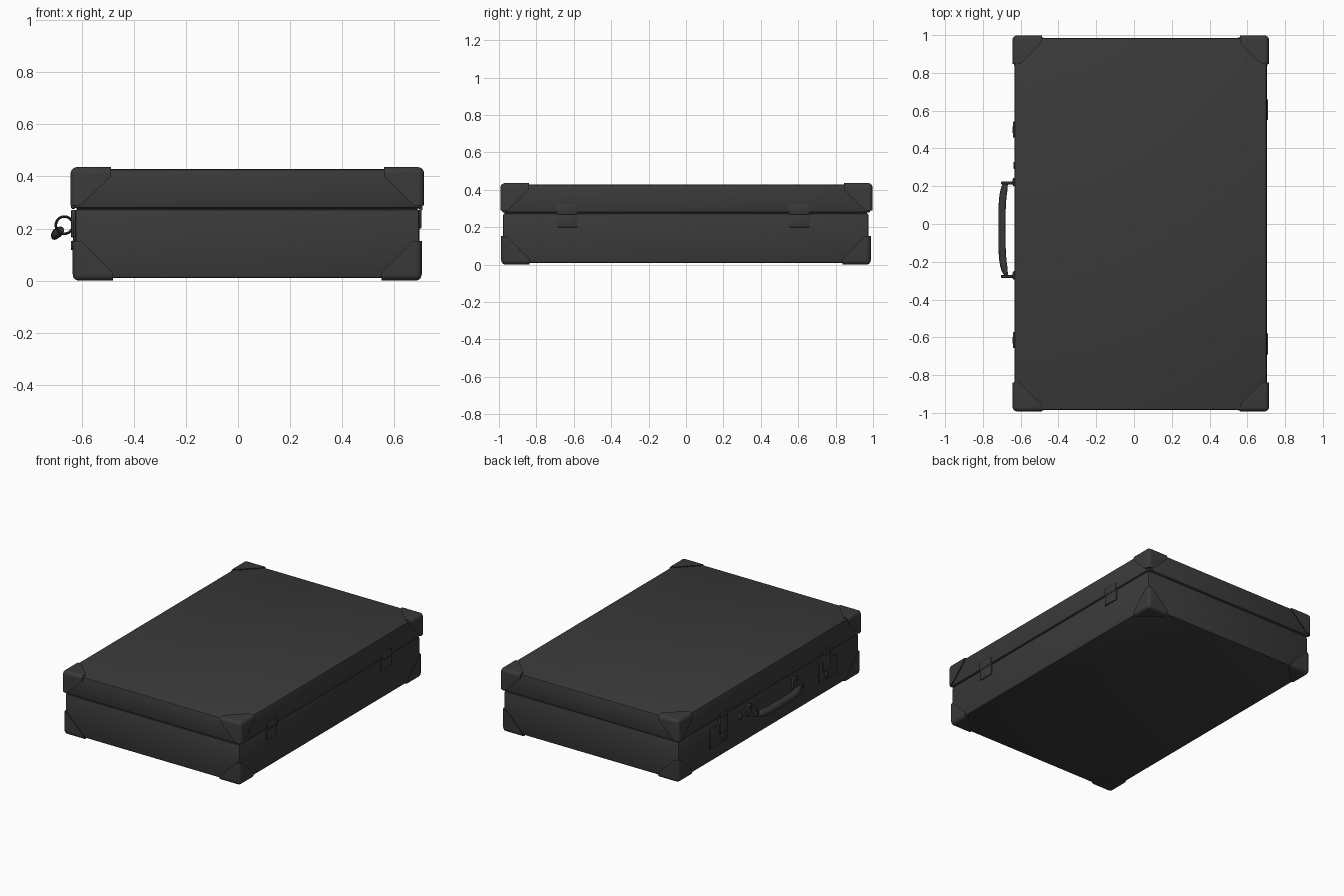
import bpy, bmesh, math
from mathutils import Vector, Matrix

cube = bpy.data.objects.get("Cube")
if cube:
    bpy.data.objects.remove(cube, do_unlink=True)


def material(name, colour):
    m = bpy.data.materials.new(name)
    m.use_nodes = True
    m.diffuse_color = colour
    m.node_tree.nodes["Principled BSDF"].inputs["Base Color"].default_value = colour
    return m


charcoal = material("charcoal", (0.042, 0.042, 0.042, 1))


def finish(name, bm, angle=40):
    bmesh.ops.recalc_face_normals(bm, faces=bm.faces)
    me = bpy.data.meshes.new(name)
    bm.to_mesh(me)
    bm.free()
    me.shade_smooth()
    me.set_sharp_from_angle(angle=math.radians(angle))
    me.materials.append(charcoal)
    ob = bpy.data.objects.new(name, me)
    bpy.context.collection.objects.link(ob)
    return ob


def box(name, lo, hi, bevel=0.0, segments=2):
    lo, hi = Vector(lo), Vector(hi)
    bm = bmesh.new()
    bmesh.ops.create_cube(bm, size=1)
    for v in bm.verts:
        v.co = (lo + hi) / 2 + Vector(a * b for a, b in zip(v.co, hi - lo))
    if bevel:
        bmesh.ops.bevel(bm, geom=bm.edges[:], offset=bevel, segments=segments,
                        profile=0.5, affect='EDGES')
    return finish(name, bm)


def disc(name, centre, radius, depth):
    """Round stud whose axis runs along x."""
    bm = bmesh.new()
    bmesh.ops.create_cone(bm, cap_ends=True, segments=24, radius1=radius,
                          radius2=radius * 0.85, depth=depth,
                          matrix=Matrix.Translation(centre) @ Matrix.Rotation(-math.pi / 2, 4, 'Y'))
    return finish(name, bm)


def tube(name, points, sizes, tilt=0.0, sides=16, closed=False):
    """Sweep an ellipse (width, height) along a path."""
    pts = [Vector(p) for p in points]
    n = len(pts)
    bm = bmesh.new()
    rings = []
    for i, p in enumerate(pts):
        nxt = pts[(i + 1) % n] if closed else pts[min(i + 1, n - 1)]
        prv = pts[i - 1] if closed else pts[max(i - 1, 0)]
        t = (nxt - prv).normalized()
        ref = Vector((0, 1, 0)) if closed else Vector((math.sin(tilt), 0, math.cos(tilt)))
        side = t.cross(ref).normalized()
        up = side.cross(t)
        w, h = sizes[i]
        rings.append([bm.verts.new(p + side * w * math.cos(a) + up * h * math.sin(a))
                      for a in (math.tau * k / sides for k in range(sides))])
    for i in range(n if closed else n - 1):
        r, s = rings[i], rings[(i + 1) % n]
        for k in range(sides):
            j = (k + 1) % sides
            bm.faces.new((r[k], r[j], s[j], s[k]))
    if not closed:
        bm.faces.new(rings[0])
        bm.faces.new(rings[-1])
    return finish(name, bm)


def corner_cap(name, corner, inward, size, lip):
    """Rounded protector covering one corner, with the far corners cut off."""
    bm = bmesh.new()
    axes = [Vector((inward[0] * size[0], 0, 0)), Vector((0, inward[1] * size[1], 0)),
            Vector((0, 0, inward[2] * size[2]))]
    corner = Vector(corner)
    spine = [bm.verts.new(corner)] + [bm.verts.new(corner + a) for a in axes]
    tips = {tuple(round(c, 4) for c in v.co) for v in spine}
    for i in range(3):
        for j in range(3):
            if i != j:
                bm.verts.new(corner + axes[i] + axes[j] * lip)
    bmesh.ops.convex_hull(bm, input=bm.verts[:])
    bmesh.ops.dissolve_limit(bm, angle_limit=0.01, verts=bm.verts[:], edges=bm.edges[:])
    key = lambda v: tuple(round(c, 4) for c in v.co)
    ridges = [e for e in bm.edges
              if all(key(v) in tips for v in e.verts)
              and any((v.co - corner).length < 1e-4 for v in e.verts)]
    bmesh.ops.bevel(bm, geom=ridges, offset=0.024, segments=5, profile=0.5, affect='EDGES')
    return finish(name, bm, 50)


# Case halves: the lid overhangs the base slightly
box("case_base", (-0.626, -0.978, 0.01), (0.697, 0.976, 0.274), 0.01)
box("case_lid", (-0.632, -0.984, 0.278), (0.703, 0.986, 0.428), 0.01)
box("case_liner", (-0.618, -0.97, 0.2), (0.689, 0.968, 0.35))

# Corner protectors
for sx, xn in ((-1, "right"), (1, "left")):
    for sy, yn in ((-1, "front"), (1, "back")):
        corner_cap(f"lid_cap_{yn}_{xn}", (0.715 if sx > 0 else -0.643, 0.995 * sy + 0.003, 0.436),
                   (-sx, -sy, -1), (0.155, 0.152, 0.147), 0.25)
        corner_cap(f"base_cap_{yn}_{xn}", (0.706 if sx > 0 else -0.635, 0.988 * sy, 0.0),
                   (-sx, -sy, 1), (0.155, 0.15, 0.153), 0.2)

# Hinges on the long left side
for y, n in ((-0.635, "front"), (0.605, "back")):
    box(f"hinge_lower_{n}", (0.69, y - 0.055, 0.2), (0.704, y + 0.055, 0.272), 0.003)
    box(f"hinge_upper_{n}", (0.69, y - 0.055, 0.276), (0.709, y + 0.055, 0.325), 0.003)
    tube(f"hinge_pin_{n}", [(0.703, y - 0.055, 0.274), (0.703, y + 0.055, 0.274)],
         [(0.006, 0.006)] * 2)

# Latches on the long right side: back plate, strap, keeper and key stud
for y, off, n in ((-0.635, 0.02, "front"), (0.545, -0.045, "back")):
    s = y + off
    box(f"latch_plate_{n}", (-0.633, y - 0.095, 0.1), (-0.62, y + 0.095, 0.235), 0.003)
    box(f"latch_strap_{n}", (-0.641, s - 0.042, 0.165), (-0.622, s + 0.042, 0.272), 0.004)
    box(f"latch_keeper_{n}", (-0.641, s - 0.042, 0.276), (-0.625, s + 0.042, 0.31), 0.004)
    disc(f"latch_stud_{n}", (-0.635, s, 0.135), 0.02, 0.014)

# Handle mounts and rings
for y, n in ((-0.272, "front"), (0.222, "back")):
    box(f"handle_mount_{n}", (-0.642, y - 0.022, 0.172), (-0.62, y + 0.022, 0.25), 0.006)
    ring = [(-0.667 + 0.033 * math.cos(a), y - 0.005, 0.213 + 0.033 * math.sin(a))
            for a in (math.tau * k / 24 for k in range(24))]
    tube(f"handle_ring_{n}", ring, [(0.005, 0.008)] * 24, sides=8, closed=True)
disc("centre_lock", (-0.63, 0.31, 0.2), 0.02, 0.016)

# Padded grip, gently arched and hanging outward
path, sizes = [], []
for k in range(21):
    u = k / 10 - 1
    bow = 1 - abs(u) ** 4
    path.append((-0.677 - 0.022 * bow, -0.025 + 0.245 * u, 0.192 - 0.012 * bow))
    end = max(0.0, 1 - abs(u) ** 12)
    sizes.append((0.009 + 0.008 * end, 0.012 + 0.013 * end))
tube("handle_grip", path, sizes, tilt=math.radians(30))
